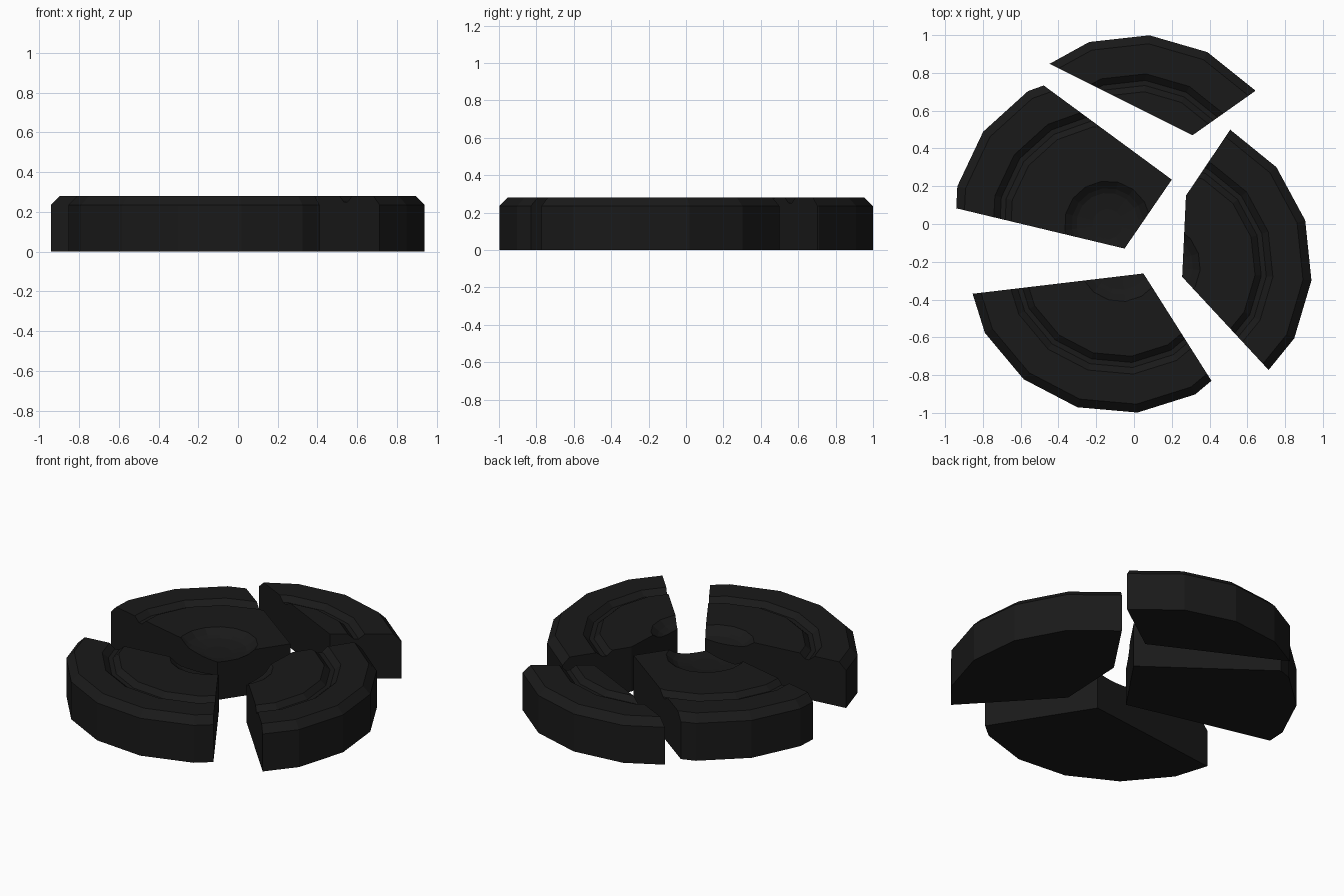
import bpy, bmesh
from math import cos, sin, radians
from mathutils import Vector

if "Cube" in bpy.data.objects:
    bpy.data.objects.remove(bpy.data.objects["Cube"])

SIDES = 16
# Half section of the disc (radius, height): wall, bevelled rim, ring groove, centre dish
PROFILE = [(0.82, 0), (0.82, 0.235), (0.775, 0.28), (0.615, 0.28), (0.58, 0.25),
           (0.553, 0.25), (0.52, 0.28), (0.228, 0.28), (0.19, 0.25), (0.165, 0.238), (0.08, 0.225)]

black = bpy.data.materials.new("black")
black.diffuse_color = (0.01, 0.01, 0.01, 1)
black.use_nodes = True
black.node_tree.nodes["Principled BSDF"].inputs["Base Color"].default_value = black.diffuse_color


def disc(centre, phase):
    """Full disc turned from the profile, as a closed bmesh."""
    bm = bmesh.new()
    rings = []
    for r, z in PROFILE:
        ring = []
        for i in range(SIDES):
            a = radians(phase + 360 * i / SIDES)
            ring.append(bm.verts.new((centre[0] + r * cos(a), centre[1] + r * sin(a), z)))
        rings.append(ring)
    for lo, hi in zip(rings, rings[1:]):
        for i in range(SIDES):
            j = (i + 1) % SIDES
            bm.faces.new((lo[i], lo[j], hi[j], hi[i]))
    bm.faces.new(rings[0][::-1])
    bm.faces.new(rings[-1])
    return bm


def fragment(name, centre, phase, cuts):
    """Disc sliced along a polyline; the kept part lies to its right."""
    bm = disc(centre, phase)
    for a, b in zip(cuts, cuts[1:]):
        normal = Vector((a[1] - b[1], b[0] - a[0], 0)).normalized()
        bmesh.ops.bisect_plane(bm, geom=bm.verts[:] + bm.edges[:] + bm.faces[:], dist=1e-5,
                               plane_co=(a[0], a[1], 0), plane_no=normal, clear_outer=True)
        rim = [e for e in bm.edges if e.is_boundary]
        bmesh.ops.holes_fill(bm, edges=rim, sides=0)
    bmesh.ops.recalc_face_normals(bm, faces=bm.faces[:])
    mesh = bpy.data.meshes.new(name)
    bm.to_mesh(mesh)
    bm.free()
    mesh.materials.append(black)
    bpy.context.collection.objects.link(bpy.data.objects.new(name, mesh))


# Four broken pieces, each shifted and turned a little
fragment("left_fragment", (-0.14, 0.0), 8.4,
         [(-0.48, 0.735), (0.20, 0.235), (-0.05, -0.13), (-0.94, 0.083)])
fragment("back_fragment", (0.011, 0.182), 17.6,
         [(0.65, 0.71), (0.31, 0.47), (-0.45, 0.85)])
fragment("right_fragment", (0.123, -0.223), 17.2,
         [(0.71, -0.77), (0.255, -0.28), (0.275, 0.15), (0.51, 0.50)])
fragment("front_fragment", (-0.07, -0.183), 6.2,
         [(-0.86, -0.37), (0.05, -0.262), (0.41, -0.83)])
